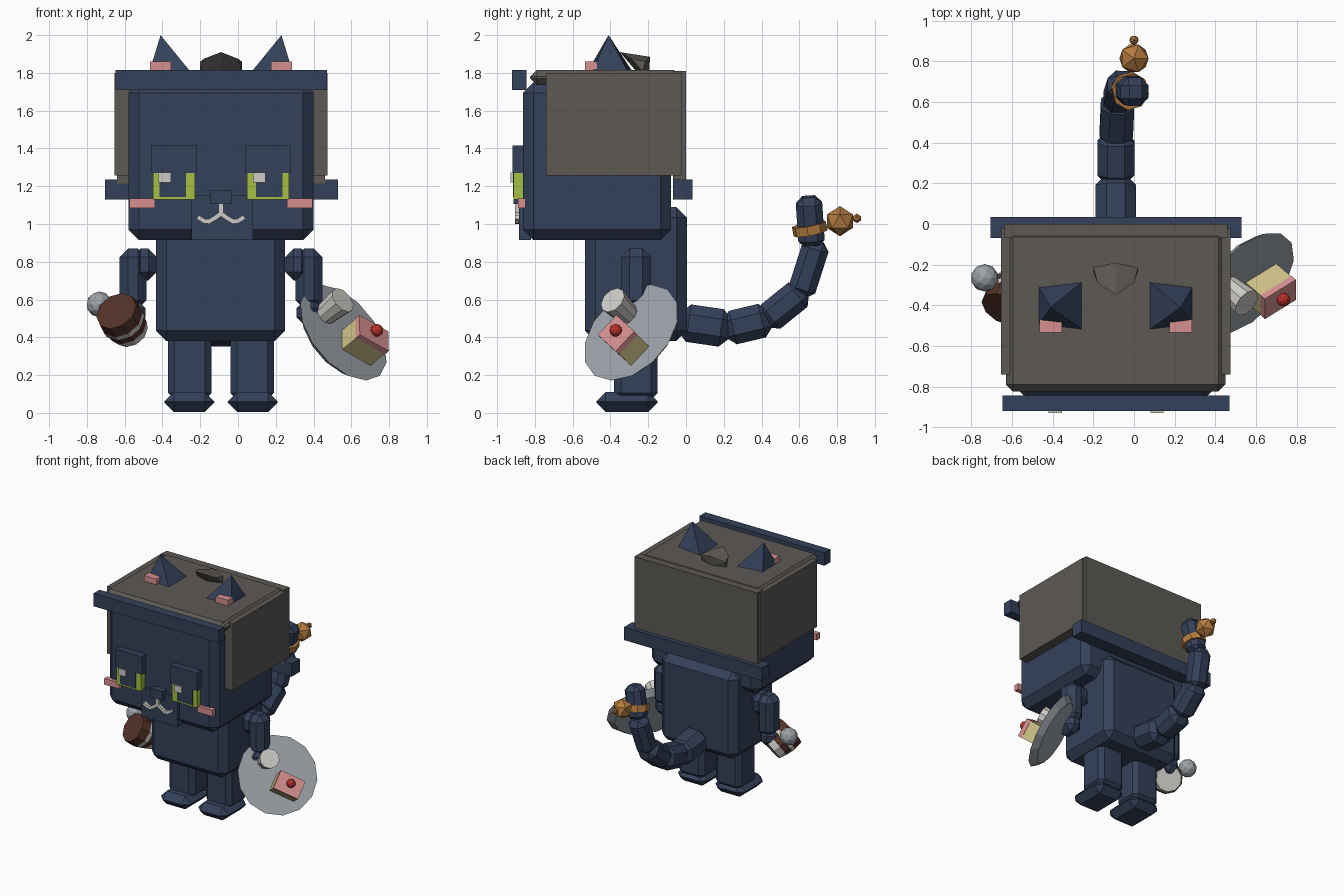
import bpy, bmesh, math
from mathutils import Vector, Matrix

if "Cube" in bpy.data.objects:
    bpy.data.objects.remove(bpy.data.objects["Cube"])

def material(name, c):
    m = bpy.data.materials.new(name)
    m.diffuse_color = (*c, 1)
    m.use_nodes = True
    m.node_tree.nodes["Principled BSDF"].inputs["Base Color"].default_value = m.diffuse_color
    return m

NAVY = material("navy", (.034, .053, .103))
GREY = material("warm grey", (.109, .100, .089))
PINK = material("pink", (.68, .28, .28))
GREEN = material("lime green", (.38, .52, .055))
GOLD = material("gold", (.46, .20, .05))
BROWN = material("brown", (.085, .032, .022))
SILVER = material("silver", (.33, .36, .39))
CREAM = material("cream", (.63, .54, .25))
WHITE = material("off white", (.62, .60, .57))
RED = material("red", (.48, .03, .025))
CX = -.09  # mirror plane of the figure

def finish(name, bm, mat, matrix=None):
    if matrix:
        bm.transform(matrix)
    bmesh.ops.recalc_face_normals(bm, faces=bm.faces)
    me = bpy.data.meshes.new(name)
    bm.to_mesh(me)
    bm.free()
    me.materials.append(mat)
    ob = bpy.data.objects.new(name, me)
    bpy.context.collection.objects.link(ob)
    return ob

def block(name, size, mat, matrix, bevel=0):
    bm = bmesh.new()
    bmesh.ops.create_cube(bm, size=1, matrix=Matrix.Diagonal((*size, 1)))
    if bevel:
        bmesh.ops.bevel(bm, geom=bm.edges[:], offset=bevel, segments=1, affect='EDGES')
    return finish(name, bm, mat, matrix)

def box(name, x, y, z, mat, bevel=0):
    mid = Vector([(a + b) / 2 for a, b in (x, y, z)])
    return block(name, [b - a for a, b in (x, y, z)], mat, Matrix.Translation(mid), bevel)

def mirror_x(x):
    return (2 * CX - x[1], 2 * CX - x[0])

def pair(name, x, y, z, mat, bevel=0):
    box("left_" + name, x, y, z, mat, bevel)
    box("right_" + name, mirror_x(x), y, z, mat, bevel)

def frame(origin, u, v, n):
    m = Matrix((u, v, n)).transposed().to_4x4()
    return Matrix.Translation(origin) @ m

def axis_frame(origin, n):
    return Matrix.Translation(origin) @ Vector(n).to_track_quat('Z', 'Y').to_matrix().to_4x4()

def disc(name, at, n, h0, h1, r0, r1, sides, mat):
    bm = bmesh.new()
    bmesh.ops.create_cone(bm, cap_ends=True, segments=sides, radius1=r0, radius2=r1,
                          depth=h1 - h0, matrix=Matrix.Translation((0, 0, (h0 + h1) / 2)))
    return finish(name, bm, mat, axis_frame(at, n))

def ball(name, at, r, mat, sub=1):
    bm = bmesh.new()
    bmesh.ops.create_icosphere(bm, subdivisions=sub, radius=r)
    return finish(name, bm, mat, Matrix.Translation(at))

def hull(name, pts, mat):
    bm = bmesh.new()
    for p in pts:
        bm.verts.new(p)
    bmesh.ops.convex_hull(bm, input=bm.verts[:])
    return finish(name, bm, mat)

def segment(name, p, q, w, mat, over=.02):
    p, q = Vector(p), Vector(q)
    d = q - p
    v = Vector((1, 0, 0)).cross(d).normalized()
    n = d.normalized()
    return block(name, (w, w, d.length + over * 2), mat, frame((p + q) / 2, v.cross(n), v, n), w * .27)

# body, head, legs, feet
box("body", (-.435, .25), (-.535, .005), (.38, 1.09), NAVY, .056)
box("head", (-.58, .40), (-.863, -.08), (.914, 1.75), NAVY, .056)
pair("leg", (-.37, -.14), (-.38, -.15), (.07, .45), NAVY, .035)
pair("foot", (-.39, -.125), (-.475, -.15), (.005, .11), NAVY, .05)

# arms
pair("shoulder", (-.56, -.43), (-.345, -.185), (.70, .87), NAVY, .045)
pair("arm", (-.627, -.485), (-.345, -.185), (.55, .87), NAVY, .045)
pair("hand", (-.625, -.49), (-.37, -.2), (.46, .6), NAVY, .045)

# square hood with brims
box("hood_top", (-.63, .45), (-.825, -.03), (1.735, 1.815), GREY, .035)
pair("hood_side", (-.655, -.575), (-.74, -.02), (1.258, 1.80), GREY)
box("hood_back", (-.64, .46), (-.07, 0), (1.215, 1.81), GREY)
box("front_brim", (-.648, .47), (-.92, -.845), (1.71, 1.815), NAVY)
box("back_brim", (-.705, .53), (-.07, .035), (1.13, 1.235), NAVY)
hull("hood_tuft", [(CX, -.35, 1.91), (-.2, -.215, 1.86), (.02, -.215, 1.86), (CX, -.19, 1.885),
                   (-.18, -.29, 1.875), (0, -.29, 1.875), (-.2, -.23, 1.81), (.02, -.23, 1.81),
                   (CX, -.265, 1.81), (CX, -.195, 1.81)], GREY)

# ears with pink inner strips
for side, s in (("left", 1), ("right", -1)):
    fx = lambda x: x if s == 1 else 2 * CX - x
    base = [(fx(x), y, 1.81) for x, y in ((-.468, -.31), (-.255, -.285), (-.255, -.52), (-.468, -.495))]
    hull(side + "_ear", base + [(fx(-.41), -.41, 2.0)], NAVY)
pair("inner_ear", (-.465, -.355), (-.535, -.47), (1.815, 1.86), PINK)

# eyes, cheeks
pair("eyelid", (-.457, -.218), (-.918, -.86), (1.27, 1.415), NAVY)
pair("iris", (-.45, -.228), (-.912, -.86), (1.13, 1.275), GREEN)
pair("pupil", (-.415, -.275), (-.916, -.908), (1.142, 1.272), NAVY)
pair("cheek", (-.575, -.44), (-.89, -.85), (1.085, 1.135), PINK)
for side, x in (("left", -.42), ("right", .08)):
    box(side + "_eye_glint", (x, x + .065), (-.93, -.91), (1.22, 1.272), WHITE)

# muzzle, nose, mouth
box("muzzle", (-.245, .08), (-.885, -.82), (.914, 1.15), NAVY)
box("nose", (-.145, -.035), (-.912, -.85), (1.105, 1.18), NAVY)
box("mouth_stem", (-.103, -.077), (-.905, -.88), (1.05, 1.105), WHITE)
lip = [(0, 1.055), (.035, 1.03), (.065, 1.013), (.09, 1.016), (.12, 1.035)]
for s in (-1, 1):
    for (x0, z0), (x1, z1) in zip(lip, lip[1:]):
        d = Vector((s * (x1 - x0), 0, z1 - z0))
        n, u = d.normalized(), Vector((0, 1, 0))
        mid = Vector((CX + s * (x0 + x1) / 2, -.893, (z0 + z1) / 2))
        block("mouth_curve", (.024, .025, d.length + .008), WHITE, frame(mid, u.cross(n), u, n))

# tail of chained chamfered segments
path = [(CX, -.02, .48), (CX, .22, .445), (-.088, .43, .495), (-.08, .61, .64), (-.055, .69, .89)]
for i, (p, q) in enumerate(zip(path, path[1:])):
    segment("tail_segment", p, q, .2 - .018 * i, NAVY)
segment("tail_tip", (-.04, .665, .9), (.005, .65, 1.125), .14, NAVY)

# bell on a collar
disc("tail_collar", (-.02, .655, .975), (.15, -.2, 1), -.025, .025, .092, .092, 8, GOLD)
ball("bell", (0, .815, 1.015), .08, GOLD)
ball("bell_knob", (0, .905, 1.03), .025, GOLD)

# tilted plate with a cup and a slice of cake
n = Vector((.64, -.55, .53)).normalized()
c = Vector((.545, -.28, .415))
disc("plate", c, n, -.025, .02, .25, .30, 14, SILVER)
cup = Vector((.51, -.35, .56))
disc("cup", cup, n, -.075, .07, .06, .075, 10, WHITE)
u = Vector((.15, .093, -.085))
u = (u - n * u.dot(n)).normalized()
cake = frame(c + Vector((.07, 0, -.08)), u, n.cross(u), n)
block("cake", (.196, .14, .115), CREAM, cake @ Matrix.Translation((0, 0, .075)))
block("icing", (.2, .144, .033), PINK, cake @ Matrix.Translation((0, 0, .148)))
ball("cherry", (.735, -.372, .437), .034, RED, 2)

# banded barrel mug in the other hand
m = Vector((-.4, -.72, .57)).normalized()
b = Vector((-.565, -.276, .426))
for name, h0, h1, r0, r1, mat in (("mug_base", 0, .05, .095, .11, WHITE), ("mug_body", .05, .1, .11, .118, BROWN),
                                  ("mug_band", .1, .13, .122, .122, WHITE), ("mug_top", .13, .2, .122, .115, BROWN)):
    disc(name, b, m, h0, h1, r0, r1, 10, mat)
ball("mug_knob", (-.735, -.265, .575), .068, SILVER, 2)
